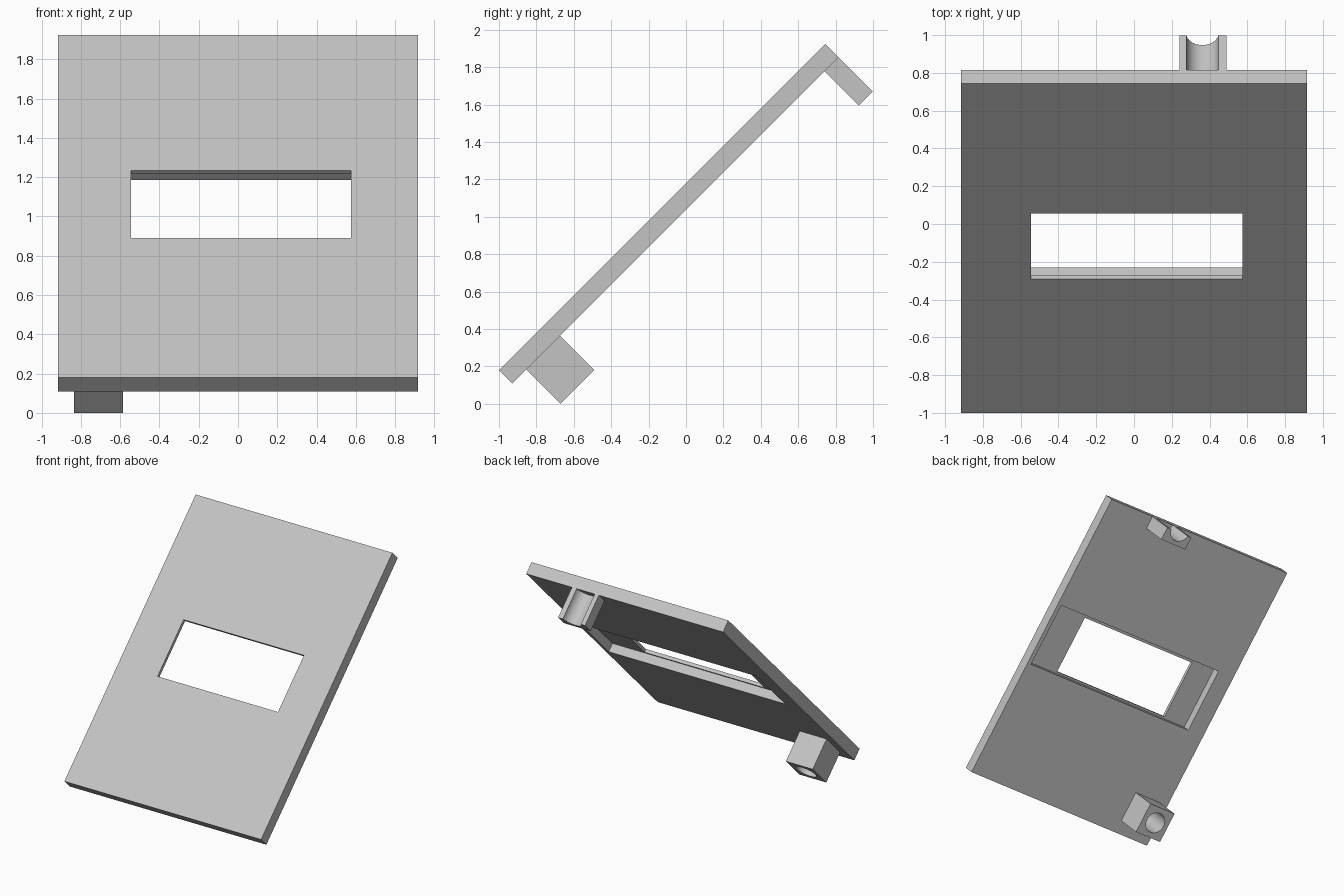
import bpy
from math import radians
from mathutils import Matrix

if "Cube" in bpy.data.objects:
    bpy.data.objects.remove(bpy.data.objects["Cube"], do_unlink=True)

grey = bpy.data.materials.new("plain_grey")
grey.use_nodes = True
colour = (0.55, 0.55, 0.55, 1)
grey.diffuse_color = colour
grey.node_tree.nodes["Principled BSDF"].inputs["Base Color"].default_value = colour

# Panel frame: x across, y up the slope, z out of the front face (back is negative)
FRAME = Matrix.Translation((0, -1, 0.18)) @ Matrix.Rotation(radians(45), 4, "X")
LENGTH, THICK, BACK = 2.467, 0.1, 0.36


def finish(obj, name):
    obj.name = name
    obj.data.name = name
    obj.data.materials.clear()
    obj.data.materials.append(grey)
    return obj


def box(name, x, slope, depth):
    """Box from ranges across, up the slope, and behind the front face."""
    size = [b - a for a, b in (x, slope, depth)]
    centre = (sum(x) / 2, sum(slope) / 2, -sum(depth) / 2)
    bpy.ops.mesh.primitive_cube_add(size=1)
    obj = bpy.context.object
    obj.data.transform(FRAME @ Matrix.Translation(centre) @ Matrix.Diagonal((*size, 1)))
    return finish(obj, name)


def bore(x, slope, depth, radius=0.085):
    """Round cutter running straight out of the back."""
    bpy.ops.mesh.primitive_cylinder_add(vertices=48, radius=radius, depth=depth[1] - depth[0])
    obj = bpy.context.object
    obj.data.transform(FRAME @ Matrix.Translation((x, slope, -sum(depth) / 2)))
    return finish(obj, "bore_cutter")


def cut(target, cutter):
    cutter.hide_render = True
    mod = target.modifiers.new("cut", "BOOLEAN")
    mod.operation, mod.solver, mod.object = "DIFFERENCE", "EXACT", cutter
    bpy.ops.object.select_all(action="DESELECT")
    bpy.context.view_layer.objects.active = target
    target.select_set(True)
    bpy.ops.object.modifier_apply(modifier=mod.name)
    bpy.data.objects.remove(cutter, do_unlink=True)
    bpy.ops.object.shade_smooth_by_angle(angle=radians(30))


# Sloping panel with a window and a wider recess behind it
panel = box("panel", (-0.915, 0.915), (0, LENGTH), (0, THICK))
cut(panel, box("recess_cutter", (-0.76, 0.88), (0.988, 1.521), (0.028, 0.2)))
cut(panel, box("window_cutter", (-0.545, 0.575), (1.004, 1.492), (-0.1, 0.2)))

# Lower block with a round socket
block = box("lower_block", (-0.835, -0.585), (0.105, 0.36), (THICK, BACK))
cut(block, bore(-0.71, 0.2325, (THICK + 0.002, BACK + 0.1)))

# Upper tab with an open half-round channel
tab = box("upper_tab", (0.24, 0.49), (LENGTH - 0.107, LENGTH), (THICK, BACK))
cut(tab, bore(0.362, LENGTH + 0.012, (THICK - 0.1, BACK + 0.1)))
